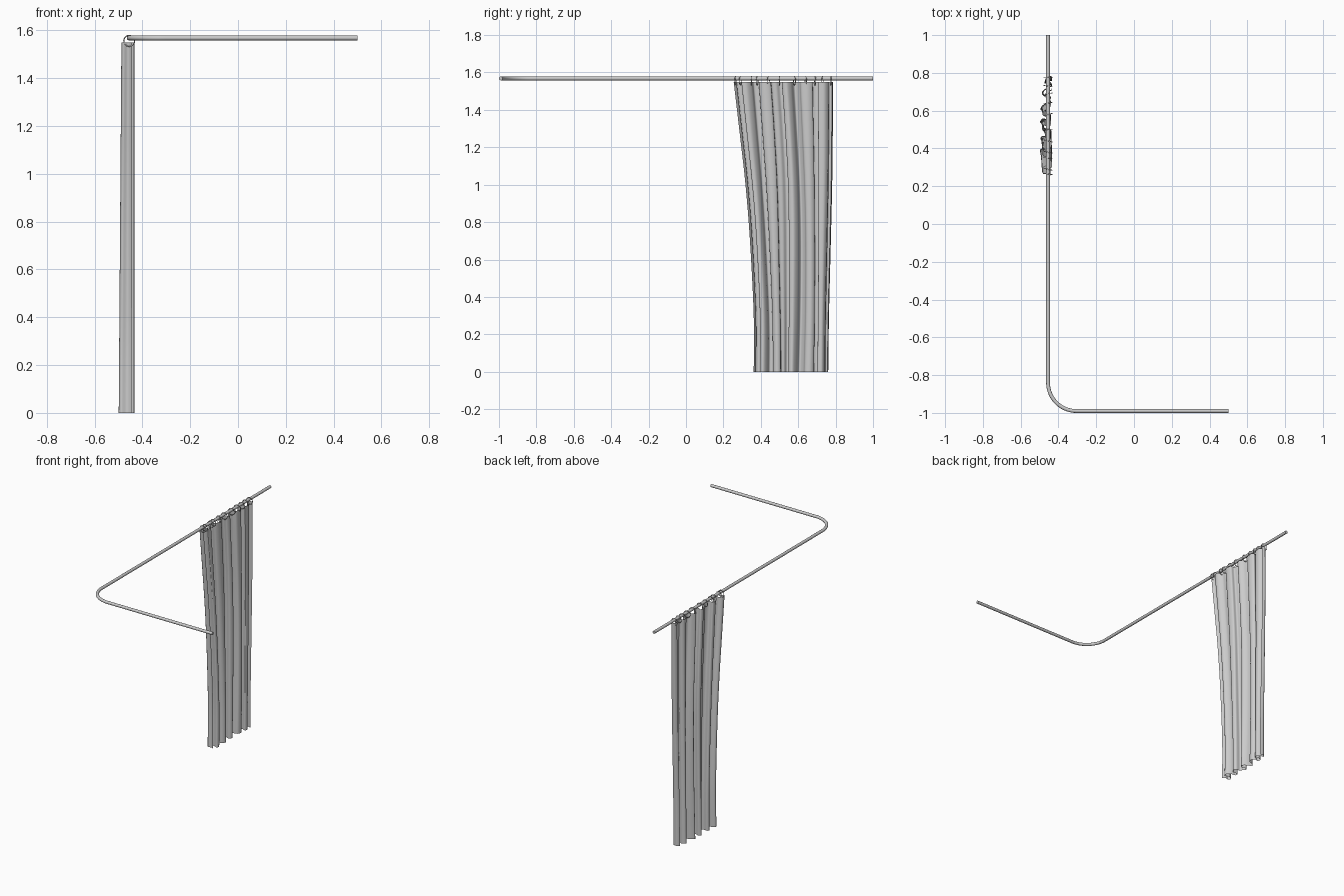
import bpy, math, random
from mathutils import Vector

if "Cube" in bpy.data.objects:
    bpy.data.objects.remove(bpy.data.objects["Cube"])

random.seed(4)
ROD_X, ROD_Z, ROD_R = -0.455, 1.568, 0.01


def smooth(obj):
    bpy.ops.object.select_all(action='DESELECT')
    obj.select_set(True)
    bpy.context.view_layer.objects.active = obj
    bpy.ops.object.shade_smooth_by_angle(angle=math.radians(45))


def catmull(points, steps):
    """Smooth interpolation through a list of vectors."""
    p = [points[0]] + points + [points[-1]]
    out = []
    for i in range(1, len(p) - 2):
        a, b, c, d = p[i - 1:i + 3]
        for s in range(steps):
            t = s / steps
            out.append(0.5 * (2 * b + (c - a) * t + (2 * a - 5 * b + 4 * c - d) * t * t
                              + (3 * b - a - 3 * c + d) * t ** 3))
    out.append(points[-1])
    return out


# L-shaped rod with a rounded corner
bend, cy = 0.15, -0.99
path = [(0.5, cy)]
for i in range(17):
    a = math.radians(270 - 90 * i / 16)
    path.append((ROD_X + bend + bend * math.cos(a), cy + bend + bend * math.sin(a)))
path.append((ROD_X, 1.0))
curve = bpy.data.curves.new("curtain_rod", 'CURVE')
curve.dimensions = '3D'
curve.bevel_depth = ROD_R
curve.bevel_resolution = 6
curve.use_fill_caps = True
spline = curve.splines.new('POLY')
spline.points.add(len(path) - 1)
for pt, (x, y) in zip(spline.points, path):
    pt.co = (x, y, ROD_Z, 1)
rod = bpy.data.objects.new("curtain_rod", curve)
bpy.context.collection.objects.link(rod)
bpy.context.view_layer.objects.active = rod
rod.select_set(True)
bpy.ops.object.convert(target='MESH')
smooth(bpy.context.view_layer.objects.active)

# Pleat cross-section: (fraction along the width, x)
pleats = [(0, -.445), (.03, -.465), (.02, -.49), (.07, -.498), (.10, -.47), (.08, -.44),
          (.13, -.435), (.18, -.46), (.20, -.492), (.25, -.488), (.25, -.455), (.30, -.437),
          (.36, -.445), (.37, -.475), (.42, -.482), (.46, -.497), (.50, -.485), (.48, -.455),
          (.53, -.44), (.58, -.46), (.62, -.495), (.67, -.475), (.69, -.448), (.75, -.44),
          (.80, -.455), (.79, -.48), (.84, -.487), (.87, -.465), (.85, -.44), (.91, -.435),
          (.95, -.455), (.96, -.475), (1, -.46), (.99, -.435)]
section = catmull([Vector(p) for p in pleats], 6)

# Side edges of the curtain from the floor up: (near y, far y, z)
edges = [(.362, .760, 0), (.362, .764, .3), (.342, .774, .7), (.318, .781, 1.0),
         (.290, .784, 1.25), (.255, .785, 1.55)]
rows = catmull([Vector(e) for e in edges], 6)

# Curtain sheet: pleats swept between the side edges, a little shallower at the top
verts, faces = [], []
n = len(section)
for y0, y1, z in rows:
    k = z / 1.55
    for u, x in section:
        wobble = 0.006 * math.sin(3 * z + 9 * u) * math.sin(math.pi * u)
        depth = 1 - 0.17 * k
        verts.append((-0.432 + (x + 0.432) * depth, y0 + (y1 - y0) * u + wobble, z))
for r in range(len(rows) - 1):
    for c in range(n - 1):
        a = r * n + c
        faces.append((a, a + 1, a + n + 1, a + n))
mesh = bpy.data.meshes.new("curtain")
mesh.from_pydata(verts, [], faces)
curtain = bpy.data.objects.new("curtain", mesh)
bpy.context.collection.objects.link(curtain)
smooth(curtain)

# Hanging rings around the rod
for i, y in enumerate([.265, .29, .35, .38, .44, .50, .58, .64, .69, .73, .775]):
    bpy.ops.mesh.primitive_torus_add(
        major_radius=0.023, minor_radius=0.002, major_segments=28, minor_segments=8,
        location=(ROD_X, y, 1.556),
        rotation=(math.pi / 2, 0, random.uniform(-0.3, 0.3)))
    ring = bpy.context.object
    ring.name = f"curtain_ring_{i + 1}"
    smooth(ring)
